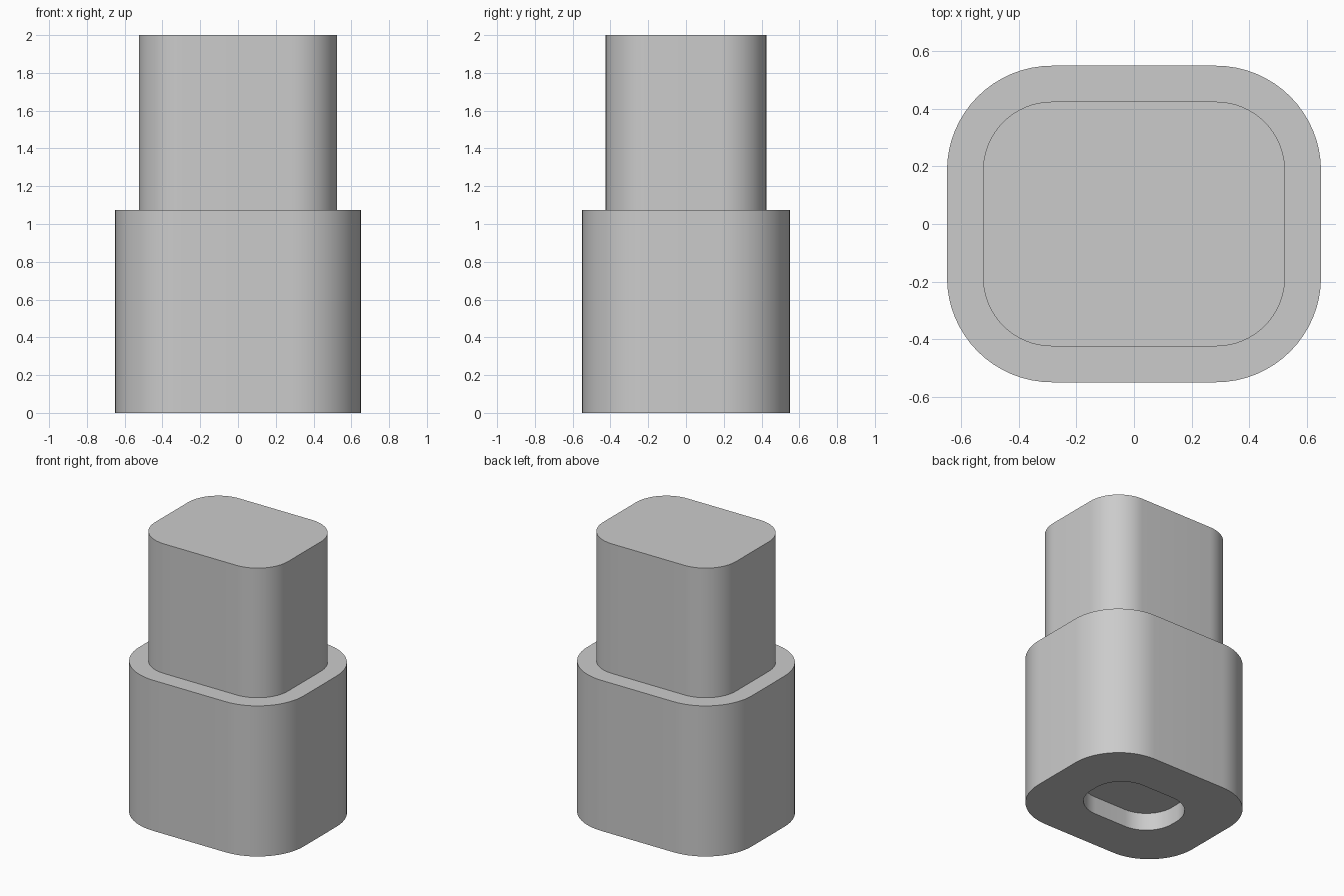
import bpy, bmesh, math

cube = bpy.data.objects.get("Cube")
if cube:
    bpy.data.objects.remove(cube, do_unlink=True)

CORNER_STEPS = 16


def rounded_ring(bm, half_x, half_y, radius, z):
    """Vertices of a rounded rectangle, counter-clockwise from above."""
    ring = []
    for corner, (sx, sy) in enumerate([(1, 1), (-1, 1), (-1, -1), (1, -1)]):
        for step in range(CORNER_STEPS + 1):
            angle = math.pi / 2 * (corner + step / CORNER_STEPS)
            ring.append(bm.verts.new((
                sx * (half_x - radius) + radius * math.cos(angle),
                sy * (half_y - radius) + radius * math.sin(angle), z)))
    return ring


# Grey material
grey = bpy.data.materials.new("light_grey")
grey.use_nodes = True
colour = (0.6, 0.6, 0.6, 1)
grey.diffuse_color = colour
grey.node_tree.nodes["Principled BSDF"].inputs["Base Color"].default_value = colour

# Sections from the roof of the underside recess, round the base, to the top
sections = [
    (0.34, 0.24, 0.215, 0.125),   # recess roof
    (0.34, 0.24, 0.215, 0),       # recess rim
    (0.65, 0.55, 0.365, 0),       # base bottom
    (0.65, 0.55, 0.365, 1.075),   # base shoulder
    (0.525, 0.425, 0.24, 1.075),  # neck foot
    (0.525, 0.425, 0.24, 2),      # neck top
]

bm = bmesh.new()
rings = [rounded_ring(bm, *section) for section in sections]
for low, high in zip(rings, rings[1:]):
    for i in range(len(low)):
        j = (i + 1) % len(low)
        bm.faces.new((low[i], low[j], high[j], high[i]))
bm.faces.new(rings[-1])
bm.faces.new(reversed(rings[0]))
bmesh.ops.recalc_face_normals(bm, faces=bm.faces[:])

mesh = bpy.data.meshes.new("stepped_block")
bm.to_mesh(mesh)
bm.free()
mesh.materials.append(grey)

block = bpy.data.objects.new("stepped_block", mesh)
bpy.context.collection.objects.link(block)

# Smooth rounded corners, sharp rims
bpy.ops.object.select_all(action='DESELECT')
block.select_set(True)
bpy.context.view_layer.objects.active = block
bpy.ops.object.shade_smooth_by_angle(angle=math.radians(30))
